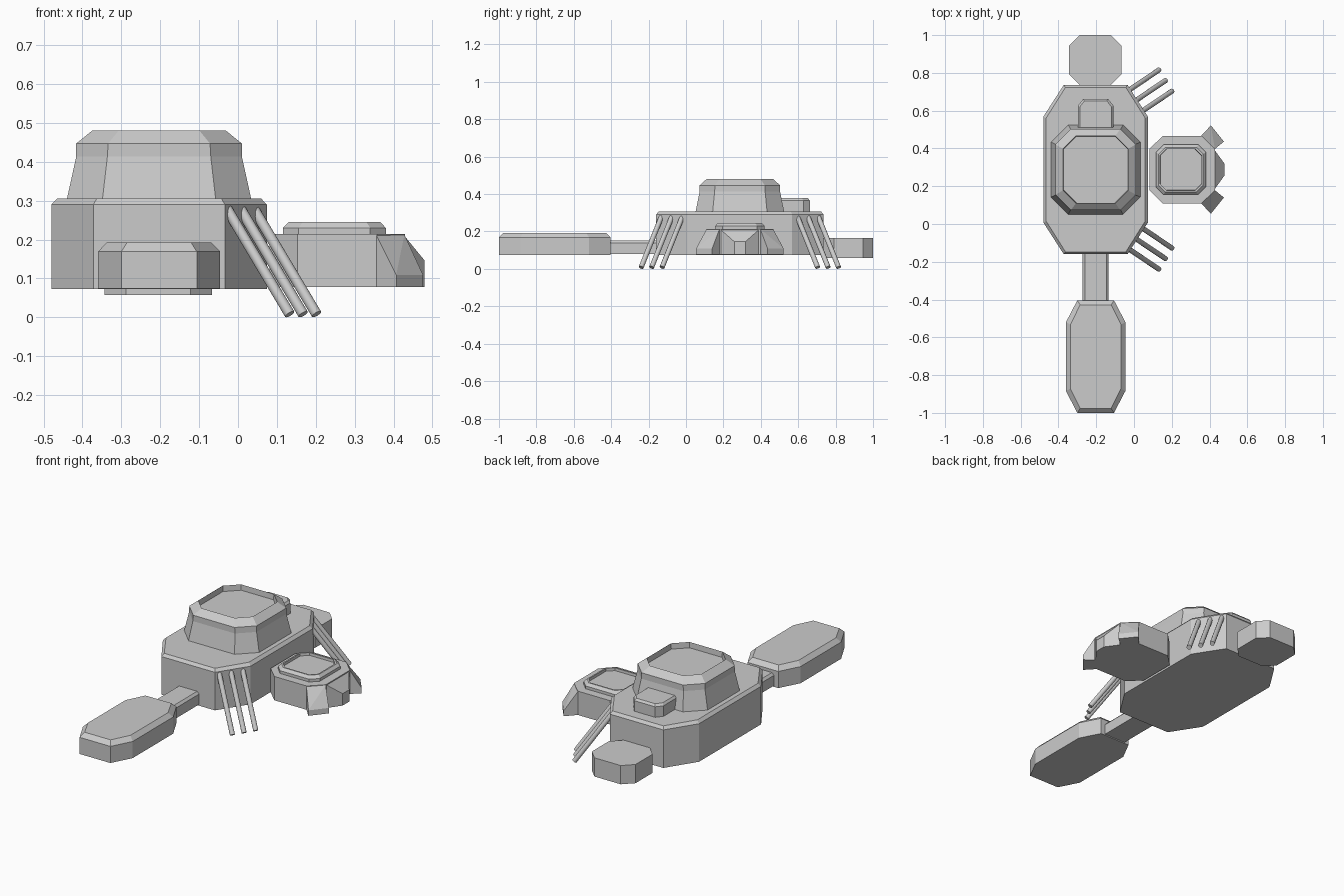
import bpy, bmesh
from mathutils import Vector

CX, CY = -0.203, 0.288   # main axis of the hull


def make_object(name, bm):
    bmesh.ops.recalc_face_normals(bm, faces=bm.faces)
    mesh = bpy.data.meshes.new(name)
    bm.to_mesh(mesh)
    bm.free()
    obj = bpy.data.objects.new(name, mesh)
    bpy.context.collection.objects.link(obj)
    return obj


def octagon(cx, cy, hx, hy, kx, ky):
    """Rectangle outline with cut corners."""
    pts = [(hx, -hy + ky), (hx, hy - ky), (hx - kx, hy), (-hx + kx, hy),
           (-hx, hy - ky), (-hx, -hy + ky), (-hx + kx, -hy), (hx - kx, -hy)]
    return [(cx + x, cy + y) for x, y in pts]


def loft(name, cx, cy, levels):
    """Stack octagon rings (hx, hy, kx, ky, z); a last ring going down makes a recess."""
    bm = bmesh.new()
    rings = [[bm.verts.new((x, y, z)) for x, y in octagon(cx, cy, hx, hy, kx, ky)]
             for hx, hy, kx, ky, z in levels]
    for a, b in zip(rings, rings[1:]):
        for i in range(8):
            j = (i + 1) % 8
            bm.faces.new((a[i], a[j], b[j], b[i]))
    bm.faces.new(rings[0])
    bm.faces.new(rings[-1])
    return make_object(name, bm)


def wedge(name, base, tip, z0, z_base, z_tip):
    """Sloped block running from a base edge to a lower tip edge."""
    bm = bmesh.new()
    for pts, top in ((base, z_base), (tip, z_tip)):
        for x, y in pts:
            bm.verts.new((x, y, z0))
            bm.verts.new((x, y, top))
    bmesh.ops.convex_hull(bm, input=bm.verts)
    bmesh.ops.dissolve_limit(bm, angle_limit=0.01, verts=bm.verts, edges=bm.edges)
    return make_object(name, bm)


def rod(name, a, b, r):
    a, b = Vector(a), Vector(b)
    bm = bmesh.new()
    bmesh.ops.create_cone(bm, cap_ends=True, segments=12, radius1=r, radius2=r,
                          depth=(b - a).length)
    obj = make_object(name, bm)
    for p in obj.data.polygons:
        p.use_smooth = len(p.vertices) == 4
    obj.location = (a + b) / 2
    obj.rotation_mode = 'QUATERNION'
    obj.rotation_quaternion = (b - a).to_track_quat('Z', 'Y')
    return obj


# main hull
loft("hull", CX, CY, [
    (0.277, 0.448, 0.108, 0.168, 0.073),
    (0.277, 0.448, 0.108, 0.168, 0.29),
    (0.262, 0.435, 0.102, 0.162, 0.306)])

# upper deckhouse with sunken roof
loft("deckhouse", CX, CY, [
    (0.238, 0.238, 0.092, 0.092, 0.300),
    (0.213, 0.215, 0.080, 0.080, 0.413),
    (0.213, 0.215, 0.082, 0.082, 0.447),
    (0.172, 0.178, 0.068, 0.068, 0.480),
    (0.170, 0.176, 0.068, 0.068, 0.448)])

# small house behind the deckhouse
loft("rear_house", CX, 0.54, [
    (0.094, 0.122, 0.028, 0.035, 0.300),
    (0.094, 0.122, 0.028, 0.035, 0.366),
    (0.084, 0.112, 0.025, 0.032, 0.378)])

# rear pod
loft("rear_pod", -0.205, 0.868, [
    (0.138, 0.132, 0.055, 0.055, 0.058),
    (0.138, 0.132, 0.055, 0.055, 0.165)])

# front pod and its connecting corridor
loft("front_pod", -0.203, -0.702, [
    (0.157, 0.298, 0.06, 0.115, 0.074),
    (0.157, 0.298, 0.06, 0.115, 0.169),
    (0.134, 0.274, 0.052, 0.105, 0.193)])
loft("corridor", -0.203, -0.28, [
    (0.069, 0.15, 0.001, 0.001, 0.08),
    (0.069, 0.15, 0.001, 0.001, 0.139),
    (0.057, 0.15, 0.001, 0.001, 0.152)])

# side pod and its sunken roof hatch
loft("side_pod", 0.255, 0.288, [
    (0.174, 0.179, 0.072, 0.070, 0.078),
    (0.174, 0.179, 0.072, 0.070, 0.214)])
loft("side_pod_hatch", 0.248, 0.288, [
    (0.132, 0.132, 0.040, 0.040, 0.210),
    (0.132, 0.132, 0.040, 0.040, 0.230),
    (0.118, 0.118, 0.036, 0.036, 0.245),
    (0.110, 0.110, 0.034, 0.034, 0.245),
    (0.109, 0.109, 0.034, 0.034, 0.230)])

# ramps on the outer side of the side pod
wedge("center_ramp", [(0.425, 0.182), (0.425, 0.394)], [(0.48, 0.258), (0.48, 0.318)],
      0.078, 0.213, 0.146)
for side, s in (("front", -1), ("rear", 1)):
    wedge(side + "_ramp",
          [(0.355, CY + s * 0.178), (0.428, CY + s * 0.109)],
          [(0.407, CY + s * 0.234), (0.476, CY + s * 0.148)], 0.078, 0.213, 0.109)

    # slanted pipes from the cut hull corners to the ground
    for i in range(3):
        x = -0.020 + 0.0345 * i
        y = 0.425 - 0.056 * i
        rod(f"{side}_pipe_{i + 1}", (x - 0.012, CY + s * (y - 0.008), 0.285),
            (x + 0.153, CY + s * (y + 0.103), 0.008), 0.0135)
